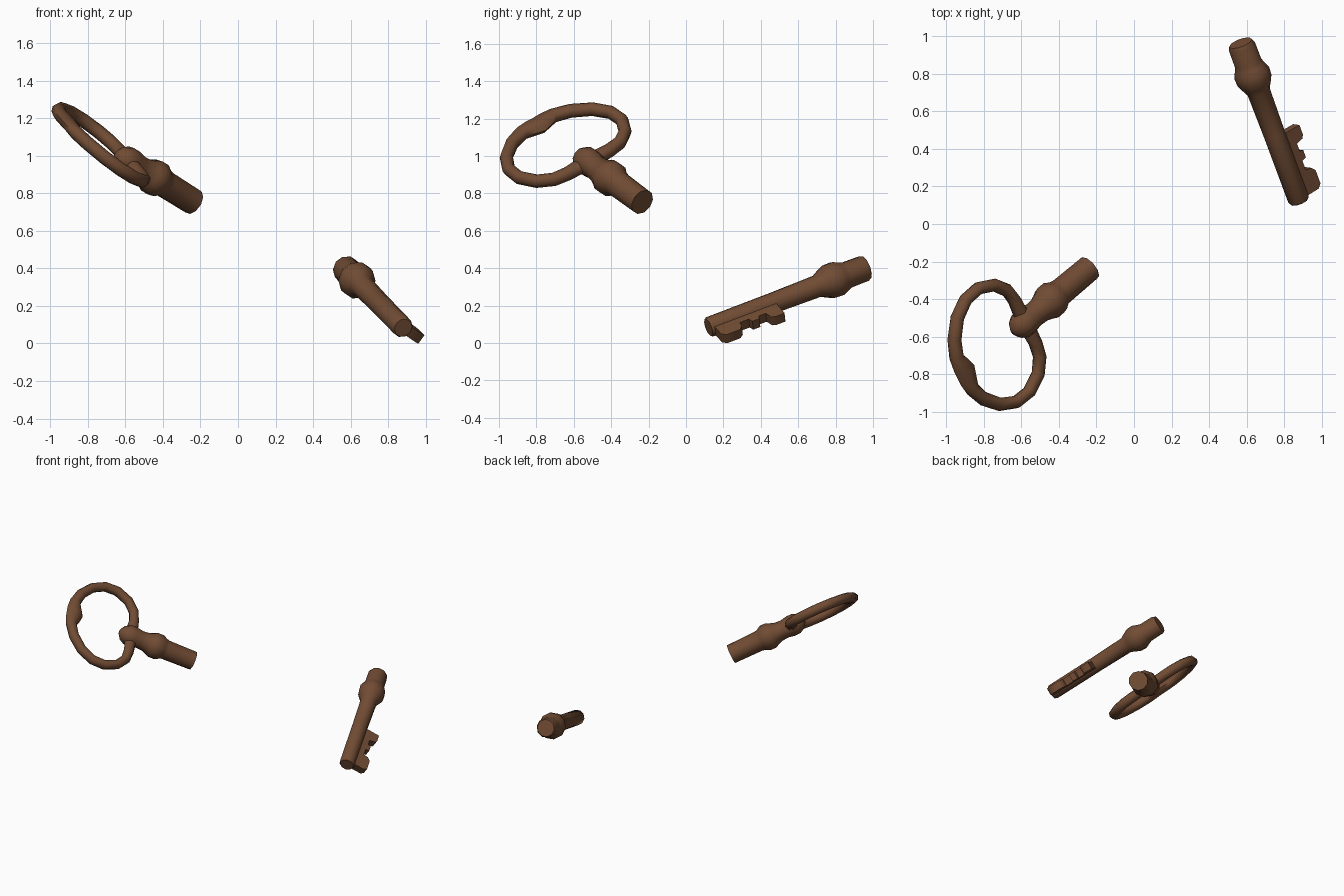
import bpy, bmesh, math
from mathutils import Vector

if "Cube" in bpy.data.objects:
    bpy.data.objects.remove(bpy.data.objects["Cube"])

rust = bpy.data.materials.new("rusty brown")
rust.diffuse_color = (0.165, 0.072, 0.034, 1)
rust.use_nodes = True
rust.node_tree.nodes["Principled BSDF"].inputs["Base Color"].default_value = rust.diffuse_color


def finish(bm, name):
    bmesh.ops.recalc_face_normals(bm, faces=bm.faces)
    mesh = bpy.data.meshes.new(name)
    bm.to_mesh(mesh)
    bm.free()
    ob = bpy.data.objects.new(name, mesh)
    ob.data.materials.append(rust)
    bpy.context.collection.objects.link(ob)
    bpy.ops.object.select_all(action='DESELECT')
    ob.select_set(True)
    bpy.context.view_layer.objects.active = ob
    bpy.ops.object.shade_smooth_by_angle(angle=math.radians(52))
    return ob


def skin(bm, rings, closed=False):
    n = len(rings[0])
    pairs = list(zip(rings, rings[1:]))
    if closed:
        pairs.append((rings[-1], rings[0]))
    for a, b in pairs:
        for i in range(n):
            j = (i + 1) % n
            bm.faces.new((a[i], a[j], b[j], b[i]))
    if not closed:
        bm.faces.new(rings[0])
        bm.faces.new(rings[-1])


def lathe(name, origin, axis, side, profile, sides=10):
    """Revolve (distance, radius) pairs around an axis."""
    up = axis.cross(side)
    bm = bmesh.new()
    rings = []
    for t, r in profile:
        rings.append([bm.verts.new(origin + axis * t + r * (
            side * math.cos(k * math.tau / sides) + up * math.sin(k * math.tau / sides)))
            for k in range(sides)])
    skin(bm, rings)
    return finish(bm, name)


# Upper piece frame: axis d toward the break, n normal to the bow, w across it
K = Vector((-0.589, -0.530, 0.973))
d = Vector((0.69, 0.58, -0.43)).normalized()
n = Vector((0.61, -0.14, 0.79))
n = (n - d * n.dot(d)).normalized()
w = n.cross(d)

# Broken stub with knob and collar
lathe("upper_stem", K, d, n, [
    (-0.08, 0.02), (-0.055, 0.055), (-0.015, 0.077), (0.03, 0.077), (0.08, 0.068),
    (0.13, 0.072), (0.165, 0.085), (0.19, 0.097), (0.235, 0.097), (0.265, 0.08),
    (0.29, 0.074), (0.51, 0.071)])

# Bow: half outline (along d, along w, in-plane radius), mirrored into a loop
half = [(0.012, 0.07, 0.044), (0.014, 0.14, 0.038), (0.0, 0.22, 0.036),
        (-0.055, 0.295, 0.035), (-0.15, 0.343, 0.035), (-0.25, 0.34, 0.035),
        (-0.345, 0.287, 0.036), (-0.42, 0.195, 0.038), (-0.455, 0.105, 0.041),
        (-0.452, 0.05, 0.055)]
path = [(0.03, 0.0, 0.05)] + half + [(-0.443, 0.0, 0.064)] + \
       [(u, -v, r) for u, v, r in reversed(half)]
bm = bmesh.new()
rings = []
for i, (u, v, r) in enumerate(path):
    p, q = path[i - 1], path[(i + 1) % len(path)]
    tangent = (d * (q[0] - p[0]) + w * (q[1] - p[1])).normalized()
    out = tangent.cross(n)
    c = K + d * u + w * v
    rings.append([bm.verts.new(c + out * r * math.cos(k * math.tau / 8)
                               + n * 0.037 * math.sin(k * math.tau / 8)) for k in range(8)])
skin(bm, rings, closed=True)
finish(bm, "bow_ring")

# Lower piece frame: axis a from tip to break, b toward the teeth
T = Vector((0.88, 0.12, 0.083))
a = Vector((-0.327, 0.884, 0.335)).normalized()
b = Vector((0.73, 0.455, -0.496))
b = (b - a * b.dot(a)).normalized()
c = a.cross(b)

# Shaft with collar
lathe("lower_shaft", T, a, b, [
    (0.0, 0.05), (0.012, 0.057), (0.4, 0.058), (0.66, 0.062), (0.695, 0.08),
    (0.73, 0.096), (0.775, 0.098), (0.81, 0.083), (0.835, 0.074), (0.935, 0.073),
    (0.955, 0.064)])

# Toothed bit: outline extruded across its thickness
outline = [(0.015, 0), (0.015, 0.125), (0.035, 0.147), (0.115, 0.147), (0.14, 0.125),
           (0.145, 0.09), (0.2, 0.09), (0.207, 0.118), (0.25, 0.118), (0.257, 0.095),
           (0.3, 0.095), (0.31, 0.14), (0.33, 0.15), (0.385, 0.15), (0.39, 0)]
bm = bmesh.new()
rings = [[bm.verts.new(T + a * s + b * r + c * h) for s, r in outline]
         for h in (-0.028, 0.028)]
skin(bm, rings)
finish(bm, "toothed_bit")
